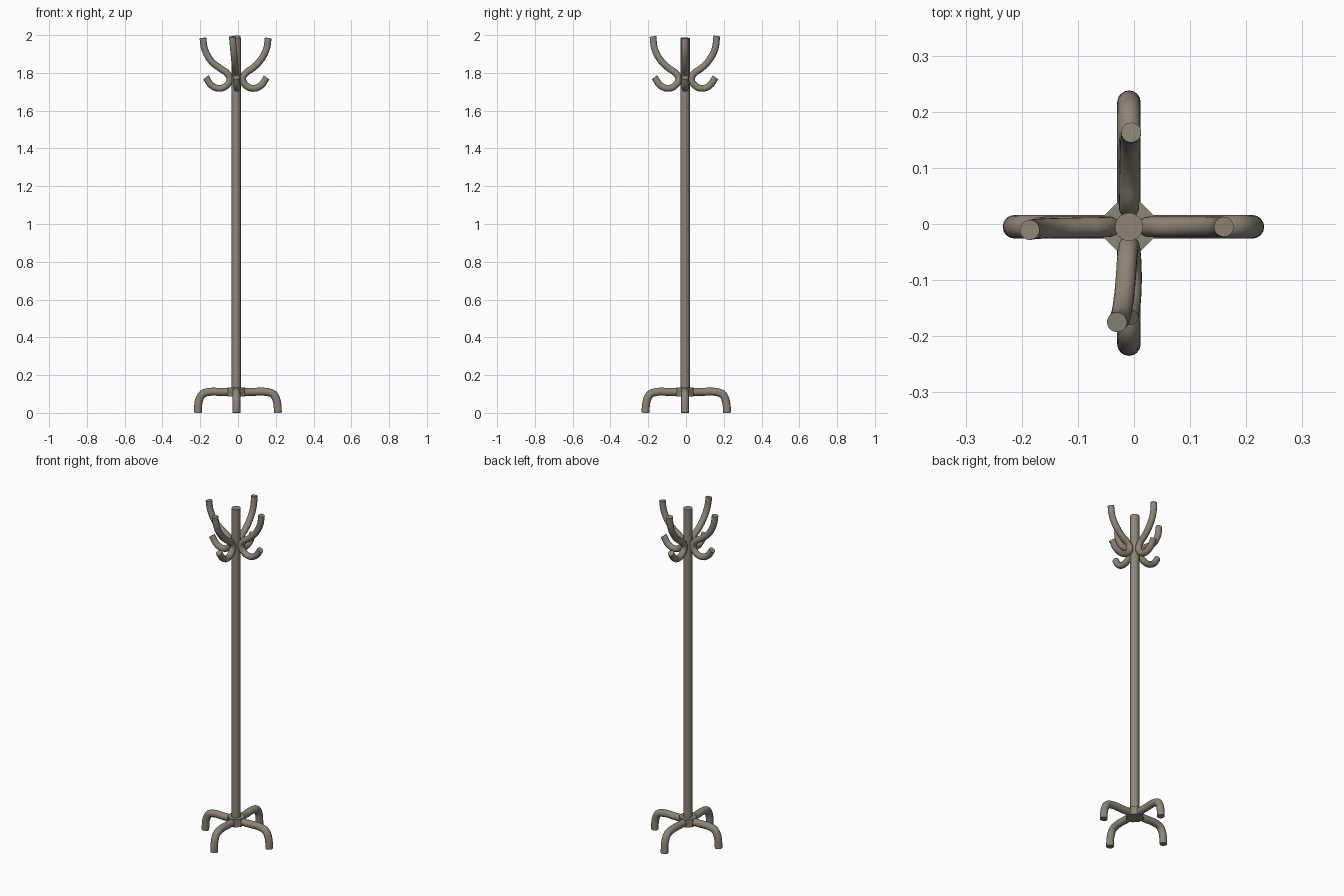
import bpy
from math import radians
from mathutils import Matrix, Vector

if "Cube" in bpy.data.objects:
    bpy.data.objects.remove(bpy.data.objects["Cube"])

AXIS = Vector((-0.009, -0.005, 0))   # pole axis, slightly off centre

mat = bpy.data.materials.new("brown_grey")
mat.diffuse_color = (0.27, 0.235, 0.18, 1)
mat.use_nodes = True
mat.node_tree.nodes["Principled BSDF"].inputs["Base Color"].default_value = mat.diffuse_color


def finish(ob, name):
    ob.name = name
    ob.data.materials.clear()
    ob.data.materials.append(mat)
    bpy.ops.object.select_all(action='DESELECT')
    ob.select_set(True)
    bpy.context.view_layer.objects.active = ob
    bpy.ops.object.shade_smooth_by_angle(angle=radians(35))


def tube(name, path, radius, matrix):
    """Capped round tube through (distance, height) points, placed by matrix."""
    cu = bpy.data.curves.new(name, 'CURVE')
    cu.dimensions = '3D'
    cu.bevel_depth = radius
    cu.bevel_resolution = 6
    cu.resolution_u = 5
    cu.use_fill_caps = True
    sp = cu.splines.new('BEZIER')
    sp.bezier_points.add(len(path) - 1)
    for bp, (d, z) in zip(sp.bezier_points, path):
        bp.co = matrix @ Vector((d, 0, z))
        bp.handle_left_type = bp.handle_right_type = 'AUTO'
    ob = bpy.data.objects.new(name, cu)
    bpy.context.collection.objects.link(ob)
    bpy.ops.object.select_all(action='DESELECT')
    ob.select_set(True)
    bpy.context.view_layer.objects.active = ob
    bpy.ops.object.convert(target='MESH')
    finish(bpy.context.object, name)


def cylinder(name, r, z0, z1, sides, turn=0):
    bpy.ops.mesh.primitive_cylinder_add(
        vertices=sides, radius=r, depth=z1 - z0,
        location=AXIS + Vector((0, 0, (z0 + z1) / 2)), rotation=(0, 0, turn))
    finish(bpy.context.object, name)


# Pole and base hub
cylinder("pole", 0.025, 0.09, 1.985, 24)
cylinder("base_hub", 0.049, 0.088, 0.135, 8, radians(22.5))

# side: yaw, leg reach, hook roll, hook tip distance, hook tip height
sides = {
    "right": (0, 0.220, 0, 0.169, 1.985),
    "back": (90, 0.222, -1, 0.168, 1.995),
    "left": (180, 0.204, 1.5, 0.177, 1.985),
    "front": (270, 0.209, -5.5, 0.170, 1.993),
}
HOOK_Z = 1.77
for side, (yaw, reach, roll, tip, top) in sides.items():
    place = Matrix.Translation(AXIS) @ Matrix.Rotation(radians(yaw), 4, 'Z')

    # Leg: straight out, then bent down to the floor
    leg = [(0.0, 0.111), (0.08, 0.111), (reach - 0.055, 0.110),
           (reach - 0.025, 0.099), (reach - 0.009, 0.073),
           (reach - 0.002, 0.04), (reach, 0.0)]
    tube(side + "_leg", leg, 0.021, place)

    # Bent double hook: tall upper arm and short lower curl, touching the pole
    hook = [(tip, top), (tip - 0.010, 1.925), (tip - 0.044, 1.863),
            (0.084, 1.823), (0.049, 1.798), (0.034, 1.768),
            (0.050, 1.735), (0.089, 1.718), (0.130, 1.733), (0.161, 1.776)]
    hook = [(d, z - HOOK_Z) for d, z in hook]
    lift = Matrix.Translation((0, 0, HOOK_Z)) @ Matrix.Rotation(radians(-roll), 4, 'X')
    tube(side + "_hook", hook, 0.018, place @ lift)
